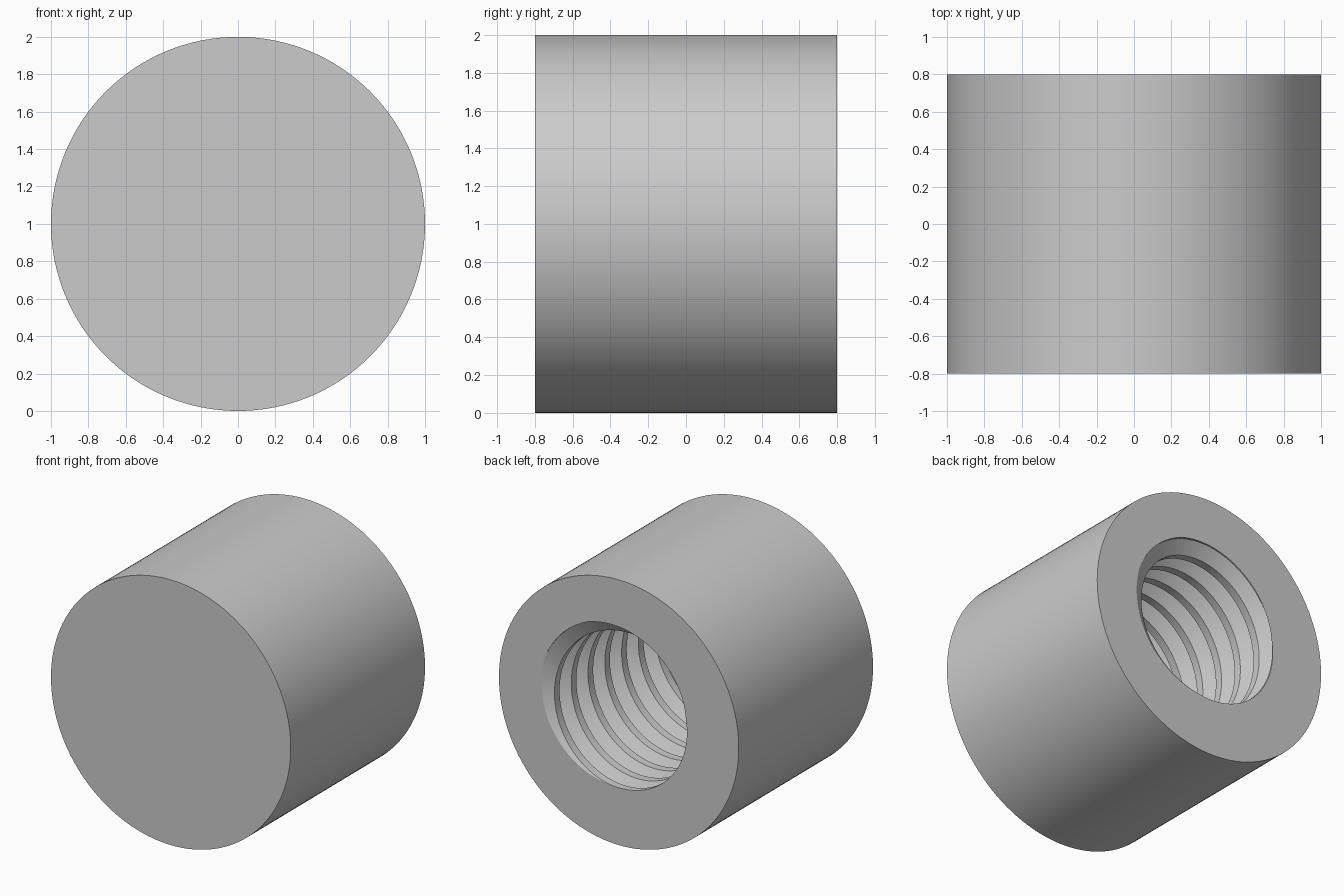
import bpy, bmesh, math

cube = bpy.data.objects.get("Cube")
if cube:
    bpy.data.objects.remove(cube, do_unlink=True)

RADIUS, HALF, CENTRE = 1.0, 0.8, 1.0
MAJOR, MINOR, PITCH, DEPTH = 0.667, 0.568, 0.2, 1.33
STEPS, SIDES = 96, 128
FLOOR = HALF - DEPTH

grey = bpy.data.materials.new("plain grey")
grey.use_nodes = True
colour = (0.6, 0.6, 0.6, 1)
grey.diffuse_color = colour
grey.node_tree.nodes["Principled BSDF"].inputs["Base Color"].default_value = colour

bm = bmesh.new()


def ring_vert(radius, angle, y):
    """Vertex around the y axis; angle runs from +z towards +x."""
    return bm.verts.new((radius * math.sin(angle), y, CENTRE + radius * math.cos(angle)))


def edges_at(y):
    return [e for e in bm.edges if e.is_boundary
            and all(abs(v.co.y - y) < 1e-4 for v in e.verts)]


# Helical thread: a flat root, two sloping flanks and a flat crest
root = PITCH / 16
flank = root + (MAJOR - MINOR) * math.tan(math.radians(30))
profile = [(-flank, MINOR), (-root, MAJOR), (root, MAJOR), (flank, MINOR)]
columns = []
for s in range(-8 * STEPS, 2 * STEPS + 1):
    turn = s / STEPS
    angle = math.tau * turn + math.pi / 4
    columns.append([ring_vert(r, angle, HALF + PITCH * turn + dy) for dy, r in profile])
for i in range(len(columns) - 1):
    a, b = columns[i], columns[i + 1]
    for j in range(3):
        bm.faces.new((a[j], a[j + 1], b[j + 1], b[j]))
    if i + 1 + STEPS < len(columns):
        c, d = columns[i + STEPS], columns[i + 1 + STEPS]
        bm.faces.new((a[3], c[0], d[0], b[3]))

# Trim the thread at the open end and at the hole floor
for y, side in ((HALF, 1), (FLOOR, -1)):
    bmesh.ops.bisect_plane(bm, geom=bm.verts[:] + bm.edges[:] + bm.faces[:], dist=1e-5,
                           plane_co=(0, y, 0), plane_no=(0, side, 0), clear_outer=True)
bmesh.ops.remove_doubles(bm, verts=bm.verts[:], dist=1e-5)
bmesh.ops.triangle_fill(bm, use_beauty=True, edges=edges_at(FLOOR), normal=(0, 1, 0))

# Outer wall and closed front
front, back = [[ring_vert(RADIUS, math.tau * k / SIDES, y) for k in range(SIDES)]
               for y in (-HALF, HALF)]
for k in range(SIDES):
    n = (k + 1) % SIDES
    bm.faces.new((front[k], front[n], back[n], back[k]))
bm.faces.new(front)

# Flat back rim around the threaded opening
bmesh.ops.triangle_fill(bm, use_beauty=True, edges=edges_at(HALF), normal=(0, 1, 0))
bmesh.ops.recalc_face_normals(bm, faces=bm.faces[:])

mesh = bpy.data.meshes.new("threaded_cap")
bm.to_mesh(mesh)
bm.free()
mesh.materials.append(grey)
cap = bpy.data.objects.new("threaded_cap", mesh)
bpy.context.collection.objects.link(cap)
bpy.context.view_layer.objects.active = cap
cap.select_set(True)
bpy.ops.object.shade_smooth_by_angle(angle=math.radians(25))
